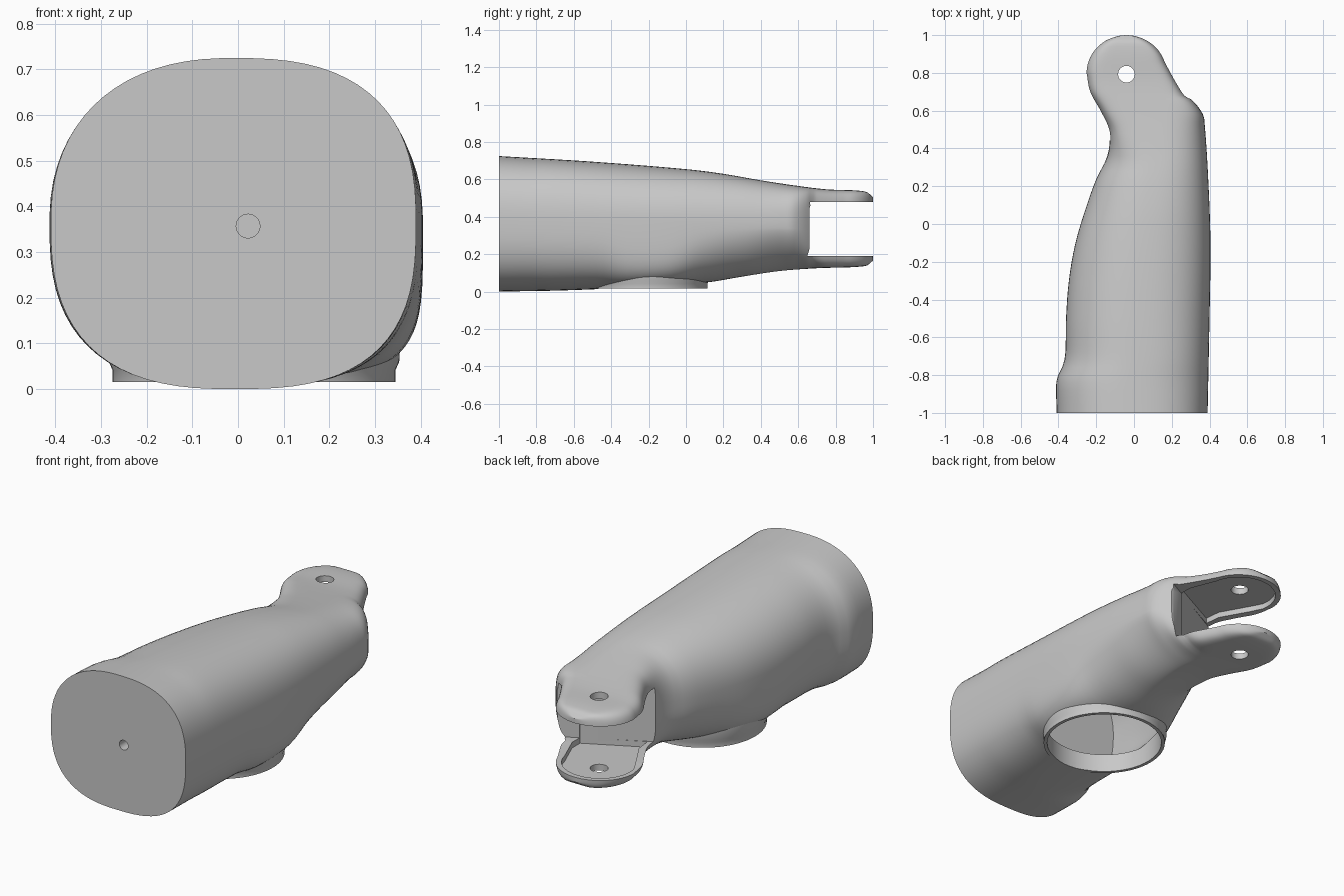
import bpy, bmesh, math

if "Cube" in bpy.data.objects:
    bpy.data.objects.remove(bpy.data.objects["Cube"])

grey = bpy.data.materials.new("plain_grey")
grey.diffuse_color = (0.58, 0.58, 0.58, 1)
grey.use_nodes = True
grey.node_tree.nodes["Principled BSDF"].inputs["Base Color"].default_value = grey.diffuse_color

HX, HY = -0.04, 0.793        # hinge centre


def curve(keys, y):
    """Smooth interpolation through (y, value) keys."""
    if y <= keys[0][0]:
        return keys[0][1]
    for i in range(len(keys) - 1):
        (a, p), (b, q) = keys[i], keys[i + 1]
        if y <= b:
            def slope(k):
                lo, hi = keys[max(k - 1, 0)], keys[min(k + 1, len(keys) - 1)]
                return (hi[1] - lo[1]) / (hi[0] - lo[0])
            t, h = (y - a) / (b - a), b - a
            return ((2*t**3 - 3*t*t + 1) * p + (t**3 - 2*t*t + t) * h * slope(i)
                    + (3*t*t - 2*t**3) * q + (t**3 - t*t) * h * slope(i + 1))
    return keys[-1][1]


LEFT = [(-1, -.41), (-.82, -.41), (-.77, -.385), (-.7, -.365), (-.5, -.36), (-.3, -.345),
        (-.1, -.31), (.1, -.25), (.25, -.195), (.32, -.157), (.4, -.132), (.5, -.135),
        (.6, -.18), (.7, -.235), (.8, -.255)]
RIGHT = [(-1, .39), (-.5, .40), (-.2, .405), (0, .403), (.3, .39), (.52, .375), (.58, .365),
         (.655, .31), (.675, .275), (.75, .225), (.85, .17)]
TOP = [(-1, .725), (-.5, .695), (0, .655), (.2, .63), (.4, .595), (.6, .565), (.75, .547),
       (.96, .535), (1, .505)]
BOTTOM = [(-1, .0), (-.7, .005), (-.5, .012), (-.2, .025), (.12, .05), (.3, .08), (.5, .11),
          (.7, .125), (.96, .137), (1, .165)]
# Squareness of each corner of the cross-section along the length
UP_RIGHT = [(-1, 2.6), (.3, 2.6), (.55, 3.2), (.72, 6), (1, 6)]
UP_LEFT = [(-1, 2.3), (.3, 2.5), (.48, 4.5), (.65, 6), (1, 6)]
LOW_LEFT = [(-1, 2.6), (-.45, 2.8), (-.25, 3.6), (-.1, 3.6), (.1, 2.6), (.3, 2.5), (.48, 4.5),
            (.65, 6), (1, 6)]
LOW_RIGHT = [(-1, 2.75), (-.45, 3), (-.3, 4), (-.1, 4), (.08, 2.5), (.3, 1.9), (.58, 1.7),
             (.68, 3), (.76, 6), (1, 6)]


def section(y, scale=1.0, n=72):
    """Rounded cross-section of the arm at a given length."""
    arc = 0.215 * math.sqrt(max(1 - ((y - .8) / 0.2) ** 2, 0.0004))
    xl = curve(LEFT, y) if y < .8 else HX - arc
    xr = curve(RIGHT, y) if y < .85 else HX + arc
    zt, zb = curve(TOP, y), curve(BOTTOM, y)
    pts = []
    for i in range(n):
        a = 2 * math.pi * (i + .5) / n
        c, s = math.cos(a), math.sin(a)
        corner = (UP_RIGHT if s > 0 else LOW_RIGHT) if c > 0 else (UP_LEFT if s > 0 else LOW_LEFT)
        e = 2 / curve(corner, y)
        pts.append(((xl + xr) / 2 + scale * (xr - xl) / 2 * math.copysign(abs(c) ** e, c), y,
                    (zt + zb) / 2 + scale * (zt - zb) / 2 * math.copysign(abs(s) ** e, s)))
    return pts


def finish(name, bm):
    bmesh.ops.recalc_face_normals(bm, faces=bm.faces[:])
    me = bpy.data.meshes.new(name)
    bm.to_mesh(me)
    bm.free()
    me.materials.append(grey)
    ob = bpy.data.objects.new(name, me)
    bpy.context.collection.objects.link(ob)
    return ob


def loft(name, rings, caps=True):
    bm = bmesh.new()
    rows = [[bm.verts.new(p) for p in r] for r in rings]
    for a, b in zip(rows, rows[1:] if caps else rows[1:] + rows[:1]):
        for i in range(len(a)):
            j = (i + 1) % len(a)
            bm.faces.new((a[i], a[j], b[j], b[i]))
    if caps:
        bm.faces.new(rows[0])
        bm.faces.new(rows[-1])
    return finish(name, bm)


def circle(x, y, r, z, n=64):
    return [(x + r * math.cos(2 * math.pi * i / n), y + r * math.sin(2 * math.pi * i / n), z)
            for i in range(n)]


def prism(name, outline, z0, z1):
    return loft(name, [[(p[0], p[1], z) for p in outline] for z in (z0, z1)])


def cut(ob, cutter):
    bpy.context.view_layer.objects.active = ob
    m = ob.modifiers.new("cut", 'BOOLEAN')
    m.operation, m.solver, m.object = 'DIFFERENCE', 'EXACT', cutter
    bpy.ops.object.modifier_apply(modifier=m.name)
    bpy.data.objects.remove(cutter)


# Main arm shell
ys = [-1 + .04 * i for i in range(38)] + [.5 + .02 * i for i in range(23)]
ys += [.955, .97, .98, .987, .993, .997, 1.0]
arm = loft("arm_shell", [section(y) for y in ys])

# Hollow inside and round opening underneath
CX, CY = .035, -.195
cut(arm, loft("cavity_cutter", [section(-.55 + .05 * i, .9) for i in range(17)]))
cut(arm, prism("opening_cutter", circle(CX, CY, .292, 0), -.1, .3))

# Fork slot with rounded inner corners
low = [(.70 - .04 * math.sin(math.radians(k * 15)), .23 - .04 * math.cos(math.radians(k * 15)))
       for k in range(7)]
high = [(y, .67 - z) for y, z in reversed(low)]
slot = [(1.2, .19)] + low + high + [(1.2, .48)]
cut(arm, loft("slot_cutter", [[(x, y, z) for y, z in slot] for x in (-.6, .6)]))

# Slanted slot wall, then shallow recesses that leave a lip round each fork plate
cut(arm, prism("slant_cutter", [(.36, .70), (.36, .9), (-.5, .9), (-.5, .25), (-.13, .44)],
               .1905, .4795))
recess = [(HX + .185 * math.cos(math.radians(a)), HY + .18 * math.sin(math.radians(a)))
          for a in range(10, 191, 10)]
recess += [(-.19, .70), (-.105, .55), (-.095, .462), (.20, .612), (.20, .68)]
cut(arm, prism("recess_cutter", recess, .16, .51))

# Hinge pin holes and small front hole
cut(arm, prism("pin_cutter", circle(HX, HY, .044, 0), -.1, .9))
cut(arm, loft("front_hole_cutter", [[(.022 + p[0], y, .357 + p[1]) for p in circle(0, 0, .026, 0, 32)]
                                    for y in (-1.1, -.9)]))

# Collar round the lower opening, flaring into the shell
collar = loft("opening_collar", [circle(CX, CY, r, z) for r, z in
              ((.31, .016), (.31, .042), (.318, .06), (.32, .115), (.292, .115), (.292, .016))],
              caps=False)

for ob in (arm, collar):
    bpy.ops.object.select_all(action='DESELECT')
    ob.select_set(True)
    bpy.context.view_layer.objects.active = ob
    bpy.ops.object.shade_smooth_by_angle(angle=math.radians(32))
